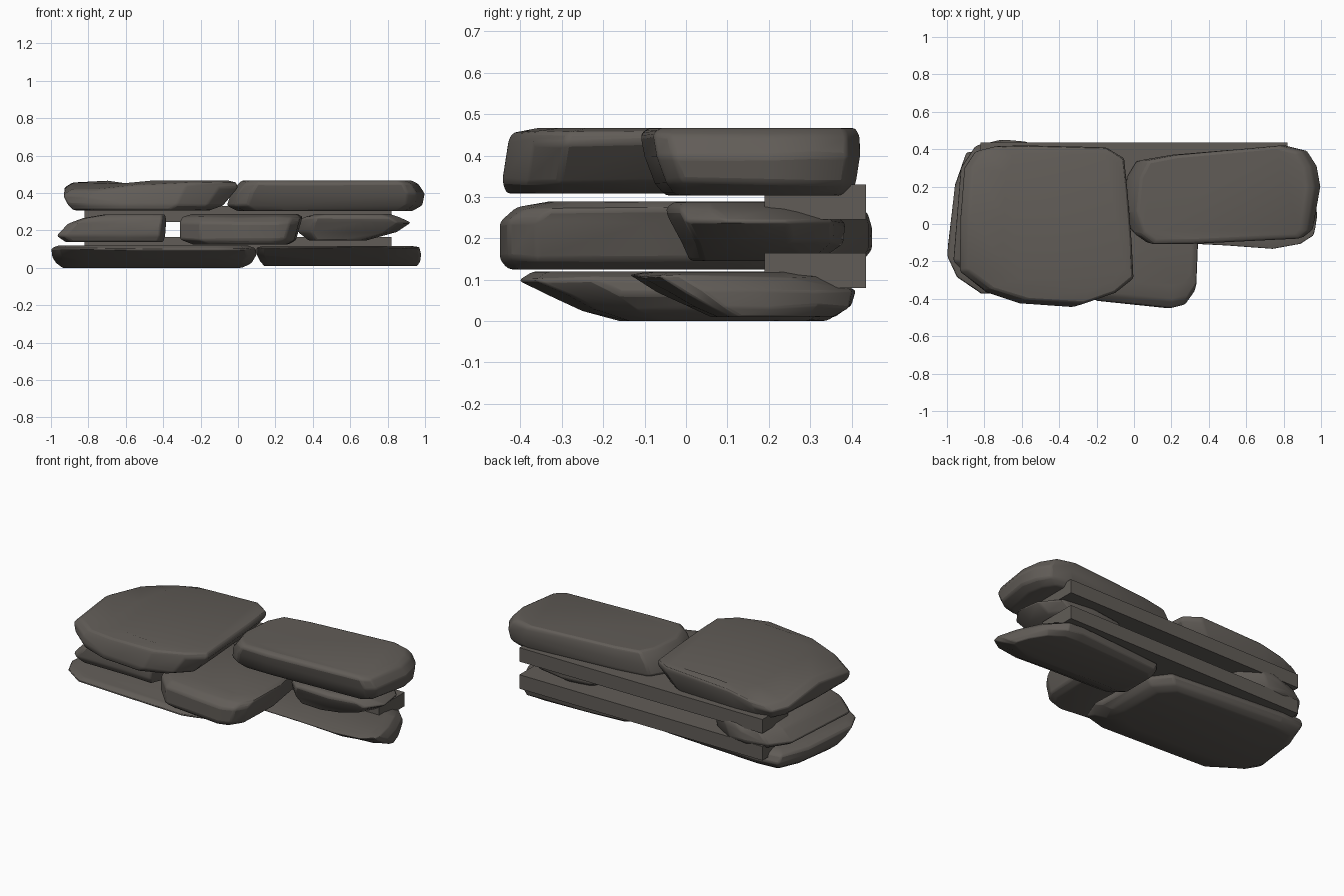
import bpy, bmesh, math, random

random.seed(4)
if "Cube" in bpy.data.objects:
    bpy.data.objects.remove(bpy.data.objects["Cube"], do_unlink=True)

rock = bpy.data.materials.new("warm dark grey stone")
rock.use_nodes = True
colour = (0.12, 0.108, 0.096, 1)
rock.diffuse_color = colour
rock.node_tree.nodes["Principled BSDF"].inputs["Base Color"].default_value = colour


def finish(name, bm):
    bmesh.ops.recalc_face_normals(bm, faces=bm.faces)
    mesh = bpy.data.meshes.new(name)
    bm.to_mesh(mesh)
    bm.free()
    mesh.materials.append(rock)
    obj = bpy.data.objects.new(name, mesh)
    bpy.context.collection.objects.link(obj)
    return obj


def stone(name, outline, levels, sag=lambda x, y, z: 0):
    """Loft a plan outline through levels of (z, x min, x max, y min, y max)."""
    xs, ys = zip(*outline)
    unit = [((x - min(xs)) / (max(xs) - min(xs)), (y - min(ys)) / (max(ys) - min(ys)))
            for x, y in outline]
    bm = bmesh.new()
    rings = []
    for i, (z, x0, x1, y0, y1) in enumerate(levels):
        rough = 0.004 if 0 < i < len(levels) - 1 else 0
        ring = []
        for u, v in unit:
            x, y = x0 + u * (x1 - x0), y0 + v * (y1 - y0)
            ring.append(bm.verts.new((x, y, z - sag(x, y, z) + random.uniform(-rough, rough))))
        rings.append(ring)
    n = len(unit)
    for low, high in zip(rings, rings[1:]):
        for i in range(n):
            j = (i + 1) % n
            bm.faces.new((low[i], low[j], high[j], high[i]))
    bm.faces.new(rings[0])
    bm.faces.new(rings[-1])
    obj = finish(name, bm)
    # Worn edges
    bevel = obj.modifiers.new("worn edges", "BEVEL")
    bevel.width, bevel.segments = 0.01, 2
    bevel.limit_method, bevel.angle_limit = "ANGLE", math.radians(25)
    bpy.ops.object.select_all(action="DESELECT")
    obj.select_set(True)
    bpy.context.view_layer.objects.active = obj
    bpy.ops.object.shade_smooth_by_angle(angle=math.radians(35))


def worn_corners(x, y, z):
    """Lower the upper outer corners of the largest slab."""
    return 0.65 * max(0, -x - .5) * max(0, abs(y) - .1) if z > .4 else 0


# Top course
stone("top_right_slab",
      [(-.935, -.26), (-.8, -.36), (-.6, -.42), (-.28, -.44), (-.1, -.38), (0, -.3),
       (-.01, -.1), (-.03, .15), (-.05, .35), (-.15, .41), (-.6, .42), (-.75, .415),
       (-.85, .39), (-.91, .3), (-.93, .03)],
      [(.308, -.88, -.15, -.435, .39), (.335, -.91, -.08, -.445, .4),
       (.43, -.935, 0, -.43, .42), (.458, -.89, -.01, -.42, .42), (.466, -.7, -.05, -.36, .38)],
      worn_corners)
stone("top_left_slab",
      [(-.04, .07), (0, -.05), (.07, -.1), (.25, -.1), (.9, -.07), (.95, -.03), (.99, .2),
       (.97, .31), (.92, .39), (.8, .42), (.2, .37), (.03, .34), (-.02, .25)],
      [(.303, 0, .93, -.05, .39), (.335, -.06, .985, -.075, .41),
       (.4, -.04, .998, -.1, .42), (.45, 0, .965, -.11, .42), (.467, .02, .93, -.09, .41)])

# Middle course
stone("middle_right_slab",
      [(-.97, -.2), (-.93, -.24), (-.6, -.24), (-.42, -.25), (-.39, -.18), (-.4, .2),
       (-.46, .36), (-.6, .44), (-.72, .45), (-.85, .42), (-.93, .3)],
      [(.137, -.92, -.4, -.23, .42), (.17, -.97, -.39, -.25, .45),
       (.232, -.91, -.385, -.25, .45), (.265, -.83, -.385, -.24, .44), (.286, -.71, -.39, -.22, .38)])
stone("middle_centre_slab",
      [(-.31, -.3), (-.2, -.41), (0, -.43), (.2, -.45), (.28, -.43), (.33, -.36),
       (.34, -.1), (.3, .15), (.2, .25), (-.2, .25), (-.3, .15)],
      [(.125, -.24, .27, -.43, .22), (.15, -.31, .31, -.45, .25),
       (.24, -.31, .335, -.45, .25), (.272, -.3, .345, -.41, .24), (.289, -.24, .32, -.33, .2)])
stone("middle_left_slab",
      [(.32, .05), (.4, -.03), (.65, -.04), (.85, 0), (.92, .1), (.9, .25),
       (.8, .36), (.6, .39), (.4, .36), (.33, .25)],
      [(.145, .38, .68, .01, .32), (.19, .32, .85, -.01, .38),
       (.242, .325, .925, -.04, .385), (.272, .35, .87, -.05, .32), (.288, .42, .81, -.03, .24)])

# Bottom course, with undercut front edges
stone("bottom_right_slab",
      [(-1, -.17), (-.95, -.28), (-.82, -.37), (-.5, -.38), (-.1, -.4), (.05, -.36), (.1, -.22),
       (.09, .2), (0, .33), (-.3, .36), (-.75, .4), (-.9, .385), (-.96, .2)],
      [(0, -.94, .02, -.16, .34), (.025, -.975, .07, -.25, .38),
       (.06, -.995, .1, -.32, .4), (.1, -1, .095, -.405, .38), (.12, -.96, .05, -.37, .34)])
stone("bottom_left_slab",
      [(.1, -.04), (.14, -.09), (.5, -.11), (.75, -.13), (.9, -.1), (.97, -.05), (.98, 0),
       (.95, .14), (.89, .3), (.8, .4), (.7, .41), (.4, .39), (.14, .36), (.1, .3)],
      [(.01, .14, .96, .06, .36), (.035, .12, .975, 0, .4), (.07, .1, .98, -.07, .41),
       (.108, .1, .97, -.135, .35), (.118, .14, .92, -.1, .3)])

# Plain bars joining the courses at the back
for name, z0, z1 in (("lower_bar", .08, .165), ("upper_bar", .245, .33)):
    bm = bmesh.new()
    bmesh.ops.create_cube(bm, size=1)
    for v in bm.verts:
        v.co.x *= 1.64
        v.co.y = v.co.y * .245 + .3125
        v.co.z = v.co.z * (z1 - z0) + (z0 + z1) / 2
    finish(name, bm)
